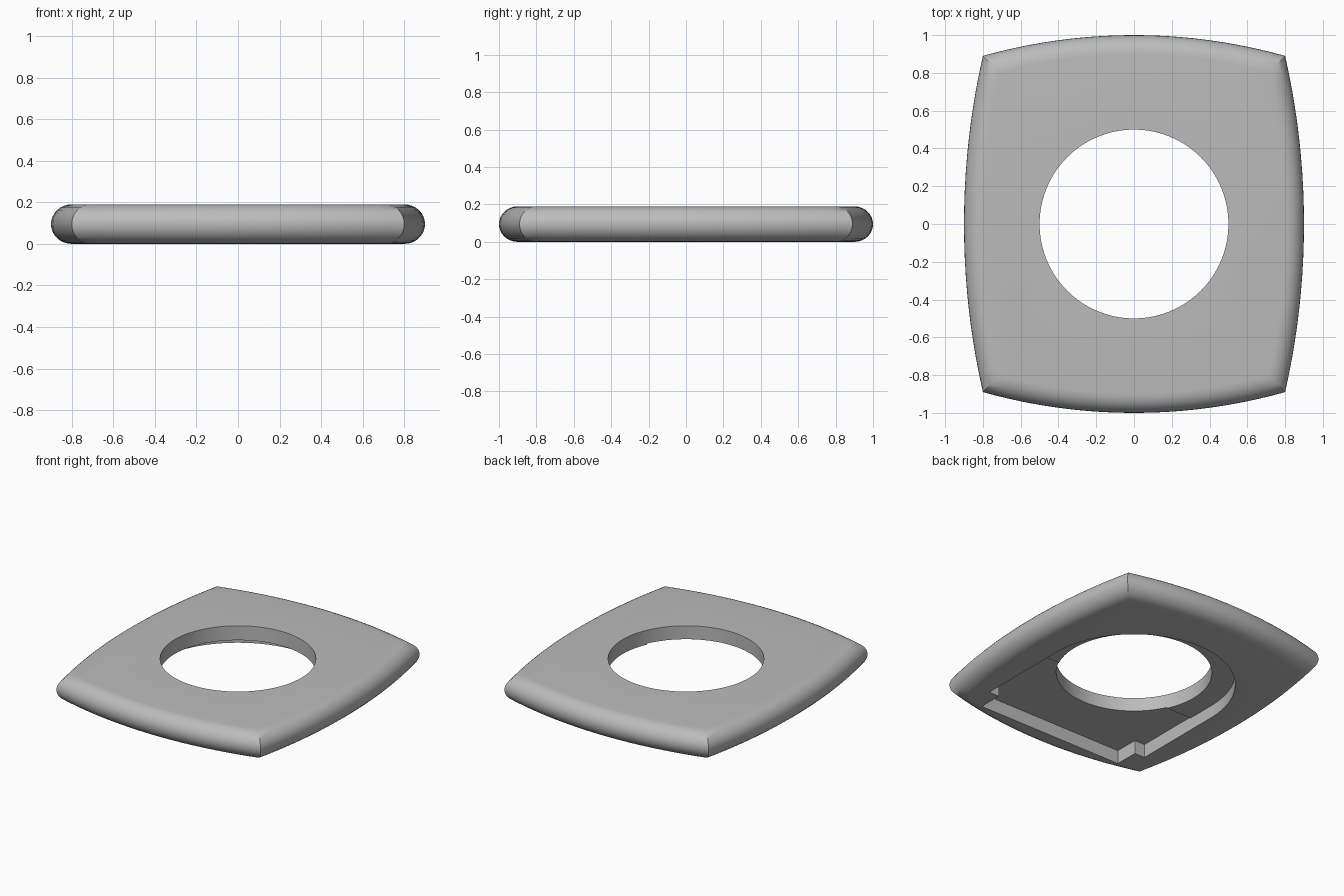
import bpy
import bmesh
from math import sin, cos, pi, radians, atan

cube = bpy.data.objects.get("Cube")
if cube:
    bpy.data.objects.remove(cube, do_unlink=True)

HALF = 0.095          # half thickness
EDGE = 0.1            # width of the rounded rim


def new_object(name, bm):
    bmesh.ops.recalc_face_normals(bm, faces=bm.faces)
    mesh = bpy.data.meshes.new(name)
    bm.to_mesh(mesh)
    bm.free()
    obj = bpy.data.objects.new(name, mesh)
    bpy.context.collection.objects.link(obj)
    return obj


def loft(name, rings):
    """Skin a stack of closed rings and cap both ends."""
    bm = bmesh.new()
    loops = [[bm.verts.new(p) for p in ring] for ring in rings]
    for a, b in zip(loops, loops[1:]):
        for i in range(len(a)):
            j = (i + 1) % len(a)
            bm.faces.new((a[i], a[j], b[j], b[i]))
    bm.faces.new(loops[0][::-1])
    bm.faces.new(loops[-1])
    return new_object(name, bm)


def prism(name, outline, z0, z1):
    return loft(name, [[(x, y, z) for x, y in outline] for z in (z0, z1)])


def bowed_side(half_chord, chord_pos, bulge, steps=20):
    """Points (along, outward) of one bowed side, without its last corner."""
    half_angle = 2 * atan(bulge / half_chord)
    radius = half_chord / sin(half_angle)
    centre = chord_pos + bulge - radius
    angles = [half_angle * (2 * i / steps - 1) for i in range(steps)]
    return [(radius * sin(a), centre + radius * cos(a)) for a in angles]


# Plate: four bowed sides with sharp corners and a rounded rim
side = [(out, along) for along, out in bowed_side(0.89, 0.8, 0.1)]
end = [(-along, out) for along, out in bowed_side(0.8, 0.89, 0.11)]
outline = side + end
outline += [(-x, -y) for x, y in outline]

rings = []
for i in range(17):
    a = pi * (i / 16 - 0.5)
    inset = EDGE * (1 - cos(a))
    rings.append([(x * (1 - inset / 0.9), y * (1 - inset), HALF + HALF * sin(a))
                  for x, y in outline])
plate = loft("plate", rings)

# Cutters: round opening, ring recess and stepped pocket on the underside
opening = [(0.5 * cos(2 * pi * i / 80), 0.5 * sin(2 * pi * i / 80)) for i in range(80)]
ring_recess = [(0.65 * cos(pi * i / 40), 0.65 * sin(pi * i / 40)) for i in range(41)]
ring_recess += [(-0.65, -0.5), (0.65, -0.5)]
pocket_half = [(0.65, -0.21), (0.65, -0.67), (0.57, -0.67), (0.57, -0.84)]
pocket = pocket_half + [(-x, y) for x, y in reversed(pocket_half)]

cutters = [prism("ring_recess_cutter", ring_recess, -0.1, 0.088),
           prism("pocket_cutter", pocket, -0.1, 0.095),
           prism("opening_cutter", opening, -0.2, 0.4)]

bpy.context.view_layer.objects.active = plate
for cutter in cutters:
    cutter.hide_render = True
    mod = plate.modifiers.new(cutter.name, 'BOOLEAN')
    mod.operation = 'DIFFERENCE'
    mod.solver = 'EXACT'
    mod.object = cutter
    bpy.ops.object.modifier_apply(modifier=mod.name)
    bpy.data.objects.remove(cutter, do_unlink=True)

# Material and shading
grey = bpy.data.materials.new("plain grey")
grey.use_nodes = True
colour = (0.5, 0.5, 0.5, 1)
grey.diffuse_color = colour
grey.node_tree.nodes["Principled BSDF"].inputs["Base Color"].default_value = colour
plate.data.materials.clear()
plate.data.materials.append(grey)

bpy.ops.object.select_all(action='DESELECT')
plate.select_set(True)
bpy.ops.object.shade_smooth_by_angle(angle=radians(30))
